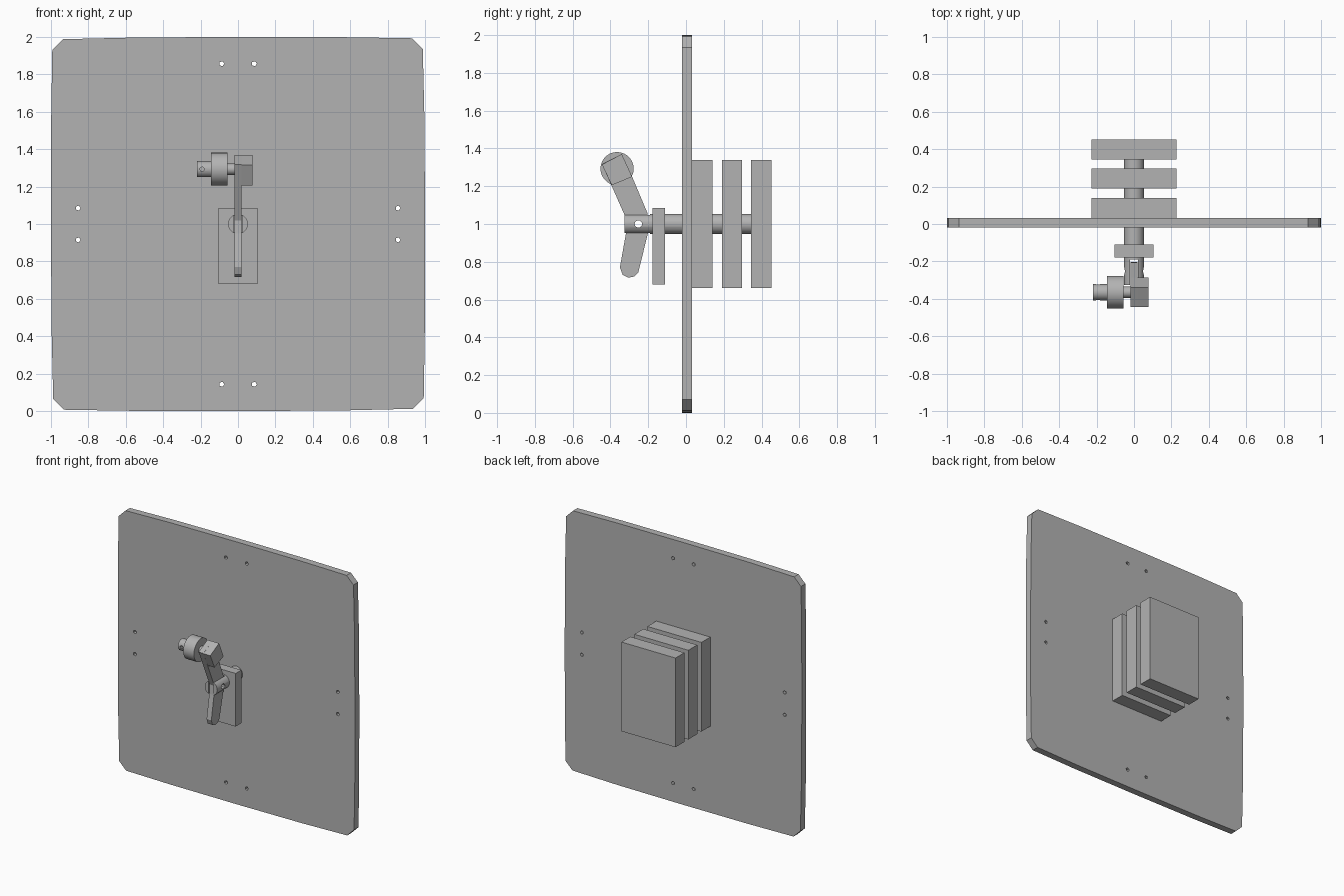
import bpy, bmesh, math
from mathutils import Vector

default = bpy.data.objects.get("Cube")
if default:
    bpy.data.objects.remove(default, do_unlink=True)

grey = bpy.data.materials.new("plain grey")
grey.use_nodes = True
grey.diffuse_color = (0.45, 0.45, 0.45, 1)
grey.node_tree.nodes["Principled BSDF"].inputs["Base Color"].default_value = (0.45, 0.45, 0.45, 1)


def prism(name, points, axis, lo, hi):
    """Extrude a 2D outline along an axis: 'x' takes (y, z), 'y' takes (x, z)."""
    def place(p, t):
        return (t, p[0], p[1]) if axis == "x" else (p[0], t, p[1])
    bm = bmesh.new()
    face = bm.faces.new([bm.verts.new(place(p, lo)) for p in points])
    new = bmesh.ops.extrude_face_region(bm, geom=[face])["geom"]
    step = Vector(place((0, 0), hi - lo))
    bmesh.ops.translate(bm, vec=step, verts=[v for v in new if isinstance(v, bmesh.types.BMVert)])
    bmesh.ops.recalc_face_normals(bm, faces=bm.faces)
    mesh = bpy.data.meshes.new(name)
    bm.to_mesh(mesh)
    bm.free()
    mesh.materials.append(grey)
    obj = bpy.data.objects.new(name, mesh)
    bpy.context.collection.objects.link(obj)
    return obj


def box(name, x, y, z):
    outline = [(x[0], z[0]), (x[1], z[0]), (x[1], z[1]), (x[0], z[1])]
    return prism(name, outline, "y", *y)


def circle(centre, r, n):
    return [(centre[0] + r * math.cos(math.tau * i / n),
             centre[1] + r * math.sin(math.tau * i / n)) for i in range(n)]


def cut(obj, cutters):
    for c in cutters:
        mod = obj.modifiers.new("cut", "BOOLEAN")
        mod.operation, mod.solver, mod.object = "DIFFERENCE", "EXACT", c
    bpy.context.view_layer.update()
    graph = bpy.context.evaluated_depsgraph_get()
    mesh = bpy.data.meshes.new_from_object(obj.evaluated_get(graph))
    obj.modifiers.clear()
    obj.data = mesh
    for c in cutters:
        bpy.data.objects.remove(c, do_unlink=True)


def smooth(obj):
    bpy.ops.object.select_all(action="DESELECT")
    obj.select_set(True)
    bpy.context.view_layer.objects.active = obj
    bpy.ops.object.shade_smooth_by_angle(angle=math.radians(35))


# Thin panel with chamfered corners, slightly bowed edges and eight bolt holes
quarter = [(1, 0), (0.997, 0.55), (0.988, 0.935), (0.93, 0.993), (0.55, 0.999)]
outline = []
for turn in range(4):
    for x, z in quarter:
        for _ in range(turn):
            x, z = -z, x
        outline.append((x, z + 1))
panel = prism("panel", outline, "y", -0.02, 0.033)
spots = [(sx * 0.087, 1 + sz * 0.857) for sx in (-1, 1) for sz in (-1, 1)]
spots += [(sx * 0.855, 1 + sz * 0.085) for sx in (-1, 1) for sz in (-1, 1)]
cut(panel, [prism("hole_cutter", circle(s, 0.014, 5), "y", -0.1, 0.1) for s in spots])

# Three stacked weights behind the panel
for i, y in enumerate((0.033, 0.19, 0.345)):
    box(f"rear_block_{i + 1}", (-0.228, 0.228), (y, y + 0.107), (0.66, 1.34))

# Guide plate in front
box("front_plate", (-0.105, 0.105), (-0.178, -0.11), (0.68, 1.085))

# Central rod with forked front end and pivot hole
pivot = (-0.252, 1.0)
rod = prism("rod", circle((0, 1), 0.053, 20), "y", -0.325, 0.36)
cut(rod, [box("slot_cutter", (-0.022, 0.022), (-0.4, -0.19), (0.9, 1.1)),
          prism("pin_cutter", circle(pivot, 0.02, 10), "x", -0.1, 0.1)])
smooth(rod)

# Bent lever with rounded lower end
lever = prism("lever", [(-0.445, 1.317), (-0.34, 1.37), (-0.285, 1.25), (-0.205, 1.06),
                        (-0.202, 0.95), (-0.252, 0.745), (-0.275, 0.722), (-0.305, 0.716),
                        (-0.335, 0.73), (-0.35, 0.77), (-0.318, 0.95), (-0.313, 1.02),
                        (-0.395, 1.205)], "x", -0.02, 0.02)
cut(lever, [prism("lever_pin_cutter", circle(pivot, 0.02, 10), "x", -0.1, 0.1)])

# Square head on the lever
prism("lever_head", [(-0.445, 1.315), (-0.34, 1.37), (-0.285, 1.25), (-0.393, 1.205)],
      "x", 0.02, 0.078)

# Round knob: neck, wheel and drilled end stub
axle = (-0.365, 1.293)
for name, r, lo, hi in (("knob_neck", 0.03, -0.056, -0.019),
                        ("knob_wheel", 0.088, -0.145, -0.055),
                        ("knob_stub", 0.043, -0.22, -0.144)):
    part = prism(name, circle(axle, r, 28), "x", lo, hi)
    if name == "knob_stub":
        cut(part, [prism("stub_cutter", circle((-0.192, 1.293), 0.012, 8), "y", -0.5, -0.2)])
    smooth(part)
